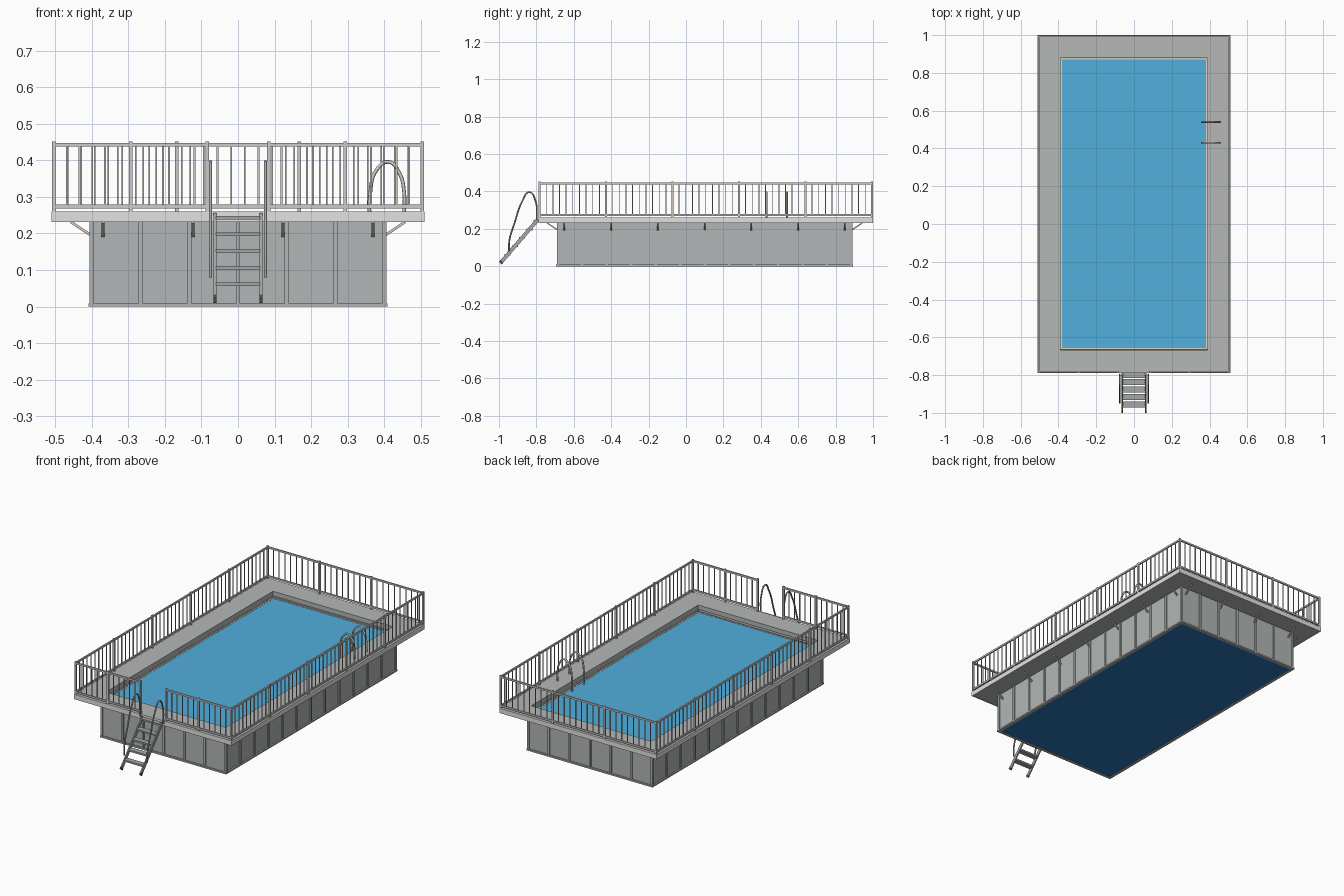
import bpy, bmesh
from mathutils import Vector, Matrix

cube = bpy.data.objects.get("Cube")
if cube:
    bpy.data.objects.remove(cube, do_unlink=True)


def material(name, r, g, b):
    m = bpy.data.materials.new(name)
    col = [(c / 255) ** 2.2 for c in (r, g, b)] + [1]
    m.diffuse_color = col
    m.use_nodes = True
    m.node_tree.nodes["Principled BSDF"].inputs["Base Color"].default_value = col
    return m


WATER = material("water blue", 83, 174, 219)
FLOOR = material("floor blue", 46, 118, 184)
DECK = material("deck grey", 180, 183, 183)
PANEL = material("panel grey", 176, 181, 180)
FASCIA = material("light grey", 226, 226, 225)
RAIL = material("rail grey", 204, 202, 198)
DARK = material("dark rubber", 80, 80, 80)
STEEL = material("ladder steel", 163, 166, 166)
TRIM = material("cream trim", 226, 212, 192)


class Part:
    """Collects simple solids into one named object."""

    def __init__(self, name, mat):
        self.name, self.mat, self.bm = name, mat, bmesh.new()

    def beam(self, a, b, w, d):
        # Rectangular bar from a to b, w wide sideways and d deep
        a, b = Vector(a), Vector(b)
        axis = (b - a).normalized()
        side = axis.cross(Vector((0, 0, 1))).normalized()
        up = side.cross(axis)
        rot = Matrix((side, axis, up)).transposed().to_4x4()
        size = Matrix.Diagonal((w, (b - a).length, d, 1))
        bmesh.ops.create_cube(self.bm, size=1, matrix=Matrix.Translation((a + b) / 2) @ rot @ size)

    def box(self, x0, x1, y0, y1, z0, z1):
        size = Matrix.Diagonal((x1 - x0, y1 - y0, z1 - z0, 1))
        mid = Matrix.Translation(((x0 + x1) / 2, (y0 + y1) / 2, (z0 + z1) / 2))
        bmesh.ops.create_cube(self.bm, size=1, matrix=mid @ size)

    def ring(self, x, y0, y1, w, z0, z1):
        # Rectangular frame with outer half width x and member width w
        for s in (-1, 1):
            self.box(*sorted((s * x, s * (x - w))), y0, y1, z0, z1)
        self.box(w - x, x - w, y0, y0 + w, z0, z1)
        self.box(w - x, x - w, y1 - w, y1, z0, z1)

    def done(self):
        me = bpy.data.meshes.new(self.name)
        me.materials.append(self.mat)
        self.bm.to_mesh(me)
        self.bm.free()
        ob = bpy.data.objects.new(self.name, me)
        bpy.context.collection.objects.link(ob)


def tube(name, points, radius, mat):
    cu = bpy.data.curves.new(name, "CURVE")
    cu.dimensions = "3D"
    cu.bevel_depth, cu.bevel_resolution, cu.resolution_u = radius, 2, 6
    cu.use_fill_caps = True
    sp = cu.splines.new("BEZIER")
    sp.bezier_points.add(len(points) - 1)
    for bp, p in zip(sp.bezier_points, points):
        bp.co = p
        bp.handle_left_type = bp.handle_right_type = "AUTO"
    cu.materials.append(mat)
    bpy.context.collection.objects.link(bpy.data.objects.new(name, cu))


def spread(a, b, n):
    return [a + (b - a) * i / n for i in range(n + 1)]


# Main outlines
TX, TY0, TY1 = 0.4, -0.685, 0.885      # tub
DX, DY0, DY1 = 0.51, -0.789, 1.0       # deck
OX, OY0, OY1 = 0.388, -0.665, 0.878    # pool opening
UNDER, TOP = 0.232, 0.26

# Tub walls, base frame and ribs
p = Part("tub_walls", PANEL)
p.ring(TX, TY0, TY1, 0.01, 0.004, UNDER)
p.done()
p = Part("base_frame", PANEL)
p.ring(TX + 0.009, TY0 - 0.009, TY1 + 0.009, 0.018, 0, 0.009)
p.done()
p = Part("wall_ribs", PANEL)
R, H = 0.006, 0.006
for x in spread(-TX, TX, 6):
    p.box(x - R, x + R, TY0 - H, TY0, 0.009, UNDER)
    p.box(x - R, x + R, TY1, TY1 + H, 0.009, UNDER)
for y in spread(TY0, TY1, 12):
    p.box(-TX - H, -TX, y - R, y + R, 0.009, UNDER)
    p.box(TX, TX + H, y - R, y + R, 0.009, UNDER)
p.done()

# Floor and water
p = Part("pool_floor", FLOOR)
p.box(-TX, TX, TY0, TY1, 0.002, 0.006)
p.done()
p = Part("water_surface", WATER)
p.box(-OX, OX, OY0, OY1, 0.218, 0.223)
p.done()

# Deck with fascia, and a thin trim where the opening meets the water
p = Part("deck", DECK)
p.ring(DX - 0.004, DY0 + 0.004, DY1 - 0.004, DX - 0.004 - OX, UNDER + 0.002, TOP)
p.done()
p = Part("deck_fascia", FASCIA)
p.ring(DX, DY0, DY1, 0.004, UNDER, TOP)
p.done()
p = Part("opening_trim", TRIM)
p.ring(OX, OY0, OY1, 0.008, 0.221, 0.2245)
p.done()

# Angled brackets below the deck
p = Part("deck_brackets", RAIL)
low, reach = 0.193, 0.058
for s in (-1, 1):
    for y in spread(-0.65, 0.85, 6):
        p.beam((s * TX, y, low), (s * (TX + reach), y, UNDER), 0.008, 0.007)
for wall, s in ((TY0, -1), (TY1, 1)):
    for x in spread(-0.37, 0.37, 3):
        p.beam((x, wall, low), (x, wall + s * reach, UNDER), 0.008, 0.007)
p.done()

# Fence: posts, two rails and balusters for each run
posts = Part("fence_posts", RAIL)
rails = Part("fence_rails", RAIL)
bars = Part("fence_balusters", RAIL)
seen = set()


def fence(a, b, bays, per_bay):
    a, b = Vector(a), Vector(b)
    for z in (0.274, 0.443):
        up = Vector((0, 0, z))
        rails.beam(a + up, b + up, 0.008, 0.01)
    count = bays * (per_bay + 1)
    for i in range(count + 1):
        c = a.lerp(b, i / count)
        if i % (per_bay + 1):
            r = 0.0022
            bars.box(c.x - r, c.x + r, c.y - r, c.y + r, 0.277, 0.44)
        elif (key := (round(c.x, 3), round(c.y, 3))) not in seen:
            seen.add(key)
            r = 0.005
            posts.box(c.x - r, c.x + r, c.y - r, c.y + r, TOP, 0.452)


FX, FY0, FY1, GATE = 0.504, -0.783, 0.994, 0.084
for s in (-1, 1):
    fence((s * FX, FY0, 0), (s * FX, FY1, 0), 5, 9)
    fence((s * FX, FY0, 0), (s * GATE, FY0, 0), 2, 5)
fence((-FX, FY1, 0), (FX, FY1, 0), 3, 8)
for part in (posts, rails, bars):
    part.done()

# Entry ladder with sloping side rails, treads and dark feet
foot, head = Vector((0, -0.9925, 0.017)), Vector((0, -0.792, 0.25))
p = Part("entry_ladder_rails", STEEL)
q = Part("entry_ladder_feet", DARK)
for s in (-1, 1):
    off = Vector((s * 0.063, 0, 0))
    p.beam(foot + off, head + off, 0.007, 0.02)
    q.beam(foot + off, foot.lerp(head, 0.04) + off, 0.008, 0.021)
p.done()
q.done()
p = Part("entry_ladder_treads", STEEL)
for t in spread(0.19, 0.97, 4):
    c = foot.lerp(head, t)
    p.box(-0.06, 0.06, c.y - 0.016, c.y + 0.016, c.z - 0.005, c.z + 0.005)
p.done()

# Curved handrails of the entry ladder
grip = [(-0.797, 0.25), (-0.805, 0.35), (-0.837, 0.396), (-0.874, 0.35),
        (-0.917, 0.23), (-0.944, 0.14), (-0.947, 0.08)]
for side, s in (("left", 1), ("right", -1)):
    tube(side + "_entry_handrail", [(s * 0.075, y, z) for y, z in grip], 0.0045, STEEL)

# Arched grab rails at the pool edge
arch = [(0.362, 0.2), (0.362, 0.31), (0.378, 0.372), (0.412, 0.396),
        (0.442, 0.365), (0.455, 0.31), (0.455, TOP)]
for name, y in (("front", 0.43), ("back", 0.54)):
    tube(name + "_pool_grab_rail", [(x, y, z) for x, z in arch], 0.005, RAIL)
